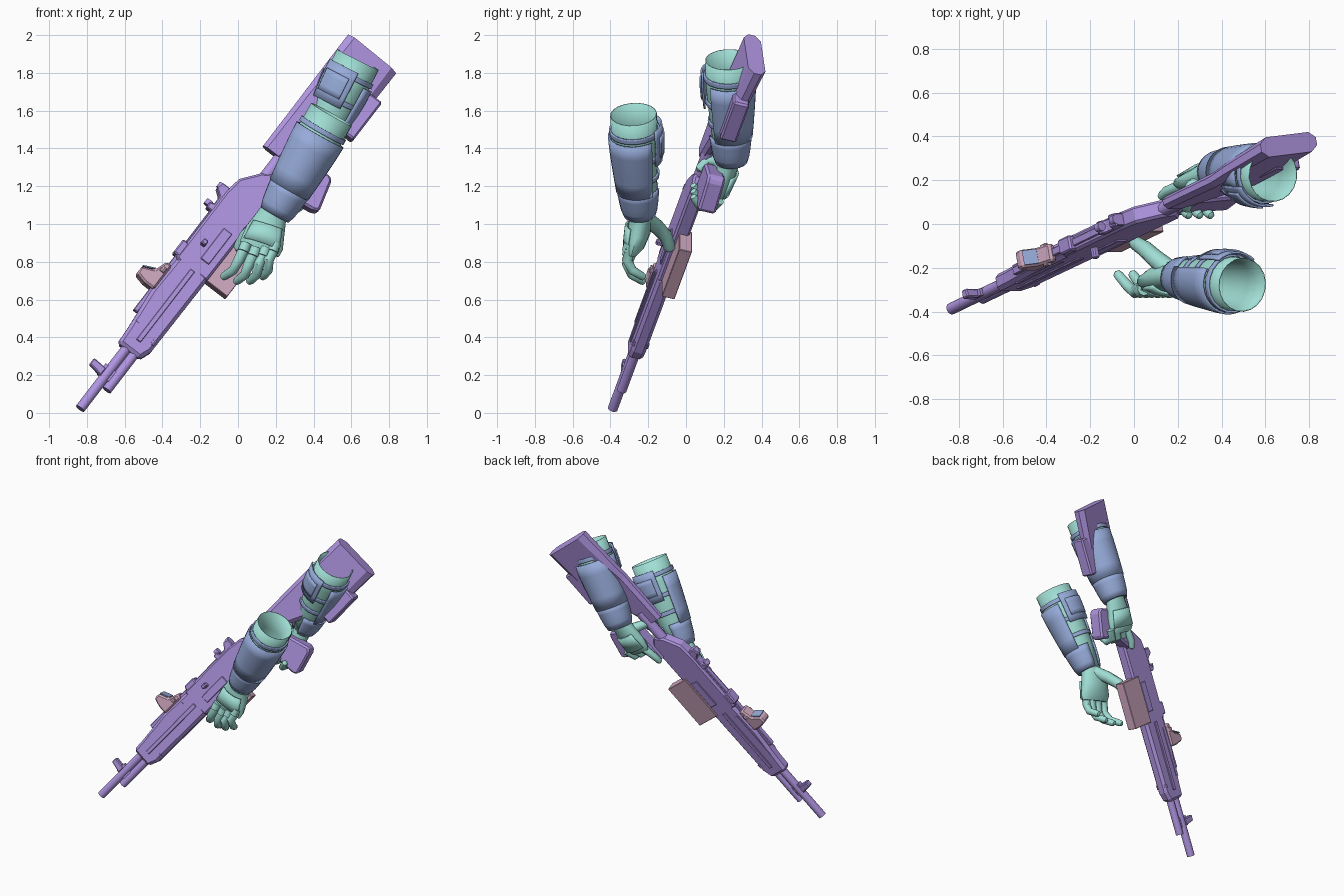
import bpy, bmesh, math
from mathutils import Matrix, Vector

if "Cube" in bpy.data.objects:
    bpy.data.objects.remove(bpy.data.objects["Cube"])


def material(name, rgb):
    m = bpy.data.materials.new(name)
    m.use_nodes = True
    m.diffuse_color = (*rgb, 1)
    m.node_tree.nodes["Principled BSDF"].inputs["Base Color"].default_value = (*rgb, 1)
    return m


PURPLE = material("purple metal", (.43, .30, .75))
CYAN = material("cyan cloth", (.35, .73, .66))
BLUE = material("blue armour", (.31, .41, .70))
PINK = material("pink attachment", (.61, .38, .51))

# Rifle frame: along the barrel, sideways, up
ALONG = Vector((.585, .281, .760)).normalized()
UP = Vector((-.793, 0, .610)).normalized()
SIDE = ALONG.cross(UP)
RIFLE = Matrix((ALONG, SIDE, UP)).transposed().to_4x4()
RIFLE.translation = (-.83, -.385, .03)


def finish(name, bm, mat, matrix=None, bevel=0, thick=0, smooth=40):
    if matrix:
        bm.transform(matrix)
    bmesh.ops.recalc_face_normals(bm, faces=bm.faces)
    mesh = bpy.data.meshes.new(name)
    bm.to_mesh(mesh)
    bm.free()
    mesh.materials.append(mat)
    ob = bpy.data.objects.new(name, mesh)
    bpy.context.collection.objects.link(ob)
    if bevel:
        mod = ob.modifiers.new("bevel", "BEVEL")
        mod.width, mod.segments, mod.limit_method = bevel, 1, "ANGLE"
    if thick:
        mod = ob.modifiers.new("thickness", "SOLIDIFY")
        mod.thickness, mod.offset = thick, 0
    if smooth:
        bpy.ops.object.select_all(action="DESELECT")
        ob.select_set(True)
        bpy.context.view_layer.objects.active = ob
        bpy.ops.object.shade_smooth_by_angle(angle=math.radians(smooth))


def slab(name, outline, half, mat=PURPLE, side=0, bevel=0):
    """Side outline in the rifle frame, extruded sideways."""
    bm = bmesh.new()
    face = bm.faces.new([bm.verts.new((a, side - half, u)) for a, u in outline])
    out = bmesh.ops.extrude_face_region(bm, geom=[face])["geom"]
    verts = [v for v in out if isinstance(v, bmesh.types.BMVert)]
    bmesh.ops.translate(bm, verts=verts, vec=(0, 2 * half, 0))
    finish(name, bm, mat, RIFLE, bevel, smooth=0)


def box(name, a0, a1, u0, u1, half, mat=PURPLE, side=0, bevel=0):
    slab(name, [(a0, u0), (a1, u0), (a1, u1), (a0, u1)], half, mat, side, bevel)


def rod(name, a0, a1, u, r, side=0, mat=PURPLE, n=16):
    bm = bmesh.new()
    bmesh.ops.create_cone(bm, cap_ends=True, segments=n, radius1=r, radius2=r, depth=a1 - a0)
    place = Matrix.Translation(((a0 + a1) / 2, side, u)) @ Matrix.Rotation(math.pi / 2, 4, "Y")
    finish(name, bm, mat, RIFLE @ place)


def bridge(bm, rows, closed=True):
    for lo, hi in zip(rows, rows[1:]):
        for k in range(len(lo) if closed else len(lo) - 1):
            j = (k + 1) % len(lo)
            bm.faces.new((lo[k], lo[j], hi[j], hi[k]))


def tube(name, rings, mat, ref, n=16, arc=360, caps=True, thick=0):
    """Loft of rings (centre, radius toward ref, radius across), optionally a part arc."""
    bm = bmesh.new()
    pts = [Vector(r[0]) for r in rings]
    rows = []
    for i, (p, r, q) in enumerate(rings):
        t = (pts[min(i + 1, len(pts) - 1)] - pts[max(i - 1, 0)]).normalized()
        front = Vector(ref)
        front = (front - t * front.dot(t)).normalized()
        across = t.cross(front)
        row = []
        for k in range(n if arc == 360 else n + 1):
            ang = math.radians(arc) * (k / n - .5)
            row.append(bm.verts.new(pts[i] + front * r * math.cos(ang) + across * q * math.sin(ang)))
        rows.append(row)
    bridge(bm, rows, arc == 360)
    if arc == 360 and caps:
        bm.faces.new(rows[0])
        bm.faces.new(rows[-1])
    finish(name, bm, mat, thick=thick)


def finger(name, points, r, ref):
    """Bent finger with a rounded tip."""
    p = [Vector(v) for v in points]
    tip = (p[-1] - p[-2]).normalized()
    rings = [(v, r * (1 - .09 * i), r * (1 - .09 * i)) for i, v in enumerate(p)]
    rings += [(p[-1] + tip * r * .5, r * .6, r * .6), (p[-1] + tip * r * .75, r * .2, r * .2)]
    tube(name, rings, CYAN, ref, 10)


# Barrel group
rod("barrel", -.01, .55, 0, .027)
rod("gas_tube", .16, .5, -.052, .026)
box("front_sight_base", .2, .27, -.07, .04, .016)
slab("front_sight_post", [(.2, .02), (.25, .02), (.255, .105), (.215, .105)], .02, bevel=.006)

# Handguard and receiver
slab("handguard", [(.4, -.09), (.47, -.115), (.98, -.12), (1.02, .075), (.74, .083), (.5, .06), (.4, .055)],
     .04, bevel=.018)
slab("receiver", [(.96, -.12), (1.6, -.125), (1.66, -.06), (1.62, .0), (1.52, .075), (1.42, .088), (.96, .088)],
     .04, bevel=.012)
box("top_rail", .6, 1.4, .07, .097, .018, bevel=.004)
box("rail_clamp", .98, 1.07, .04, .115, .036, bevel=.008)
for s in (-1, 1):
    box("handguard_strip", .47, .96, -.04, -.012, .006, side=s * .042, bevel=.003)
    box("receiver_panel", 1.04, 1.25, -.075, -.02, .006, side=s * .042, bevel=.003)
    rod("handguard_pin", .5, .53, -.095, .012, s * .034, n=8)
    box("vent_rib", .55, .9, .03, .05, .005, side=s * .039)
box("bolt_handle", 1.1, 1.13, .0, .03, .04, side=.05, bevel=.006)
slab("rear_sight", [(1.29, .08), (1.45, .08), (1.45, .13), (1.41, .14), (1.38, .1), (1.33, .1), (1.32, .125), (1.29, .12)],
     .03, bevel=.005)
for a in (1.305, 1.42):
    rod("rear_sight_ring", a, a + .03, .125, .022, n=10)

# Attachments
box("magazine", .97, 1.3, -.256, -.08, .035, PINK, -.018, .003)
slab("optic_body", [(.75, .075), (.91, .075), (.915, .11), (.84, .135), (.81, .2), (.765, .2), (.75, .14)],
     .042, PINK, bevel=.01)
slab("optic_lens", [(.816, .195), (.846, .133), (.851, .138), (.821, .199)], .034, BLUE)
for s in (-1, 1):
    rod("optic_knob", .85, .88, .1, .015, s * .039, PINK, 8)

# Grip and stock
slab("pistol_grip", [(1.5, -.1), (1.78, -.1), (1.85, -.29), (1.83, -.32), (1.66, -.365), (1.64, -.34), (1.62, -.2)],
     .048, side=-.03, bevel=.012)
rod("stock_neck", 1.55, 1.85, -.03, .036, 0, n=10)


def stock(sections):
    """Chamfered loft of (along, top, bottom, half width, side of top, side of bottom)."""
    bm = bmesh.new()
    rows = []
    for a, top, low, half, s_top, s_low in sections:
        c = half * .8
        row = []
        for u, w in ((top, half - c * .75), (top - c, half), (low + c, half), (low, half - c * .75)):
            row.append((u, w))
        ring = [(u, w) for u, w in row] + [(u, -w) for u, w in reversed(row)]
        mid = [s_low + (s_top - s_low) * (u - low) / (top - low) for u, w in ring]
        rows.append([bm.verts.new((a, m + w, u)) for m, (u, w) in zip(mid, ring)])
    bridge(bm, rows)
    bm.faces.new(rows[0])
    bm.faces.new(rows[-1])
    finish("stock", bm, PURPLE, RIFLE, smooth=0)


stock([(1.75, .081, -.04, .03, .01, .01), (2.12, .082, -.2, .034, .01, 0),
       (2.24, .083, -.24, .04, -.002, -.03), (2.53, .084, -.243, .047, -.022, -.055)])
box("stock_pouch", 2.08, 2.34, -.28, -.13, .045, side=-.022, bevel=.01)


def forearm(side, wrist, elbow, out, pad):
    """Open sleeve, armour cover, straps and elbow pad; out is where the cover faces."""
    wrist, elbow, out = Vector(wrist), Vector(elbow), Vector(out)

    def piece(part, t0, t1, grow, mat, arc=360, ref=out, thick=.01):
        rings = []
        for i in range(5):
            t = t0 + (t1 - t0) * i / 4
            r = .068 + .054 * min(1, t * 1.35) ** .6 + grow
            rings.append((wrist.lerp(elbow, t), r, r))
        tube(f"{side}_{part}", rings, mat, ref, 20, arc, False, thick)

    piece("sleeve", 0, 1, 0, CYAN, thick=.004)
    piece("wrist_guard", .0, .27, .012, BLUE, 330)
    piece("forearm_guard", .25, .8, .016, BLUE, 250)
    for t in (.38, .58, .82):
        piece("strap", t, t + .045, .008, BLUE)
    piece("elbow_plate", .55, .9, .022, BLUE, 80, pad)
    piece("elbow_plate_rim", .62, .82, .03, BLUE, 56, pad)


# Supporting arm in front of the rifle
forearm("left", (.195, -.245, 1.05), (.495, -.278, 1.58), (.1, -1, 0), (0, 1, 0))
front = (-.1, -1, 0)
tube("left_palm", [((.215, -.245, 1.12), .06, .065), ((.18, -.24, 1.04), .06, .08),
                   ((.145, -.25, .96), .062, .105), ((.125, -.27, .89), .052, .116),
                   ((.115, -.28, .85), .028, .105)], CYAN, front)
tube("left_hand_plate", [((.16, -.25, .99), .068, .095), ((.14, -.258, .93), .067, .11),
                         ((.123, -.272, .885), .058, .118)], CYAN, front, 10, 110, thick=.012)
for i in range(4):
    x, z = .04 + .052 * i, .885 - .012 * i * (3 - i)
    tip = x - .11 + .016 * i
    finger("left_finger", [(x, -.285, z), (x - .035, -.312, z - .075), (x * .4 + tip * .6, -.285, z - .13),
                           (tip, -.235, z - .16)], .031, (1, 0, 0))
    tube("left_knuckle", [((x + .004, -.295, z + .012), .033, .03), ((x - .012, -.305, z - .03), .035, .031)],
         CYAN, front, 10)
finger("left_thumb", [(.17, -.215, 1.03), (.1, -.16, .99), (.045, -.11, .94), (.012, -.09, .885)], .046, (1, 0, 0))

# Trigger arm behind the rifle
forearm("right", (.365, .24, 1.33), (.635, .225, 1.87), (.15, 1, -.1), (-.5, -.9, 0))
back = (.2, 1, .1)
tube("right_palm", [((.38, .24, 1.37), .055, .065), ((.34, .22, 1.3), .055, .08),
                    ((.3, .195, 1.23), .052, .095), ((.265, .178, 1.17), .04, .098),
                    ((.25, .17, 1.145), .02, .08)], CYAN, back)
tube("right_hand_plate", [((.33, .215, 1.28), .061, .085), ((.27, .18, 1.18), .05, .1)],
     CYAN, back, 10, 110, thick=.012)
for i in range(3):
    off = Vector((.05, 0, -.03)) * (i - .2)
    path = [(.27, .175, 1.18), (.225, .14, 1.14), (.218, .075, 1.145), (.255, .045, 1.19)]
    finger("right_finger", [Vector(p) + off for p in path], .029, (1, 0, -.6))
finger("right_index", [(.25, .18, 1.22), (.2, .17, 1.17), (.15, .15, 1.13), (.13, .13, 1.1)], .029, (0, 1, 0))
finger("right_thumb", [(.32, .2, 1.3), (.265, .17, 1.33), (.235, .12, 1.34), (.24, .08, 1.3)], .036, (1, 0, 0))
